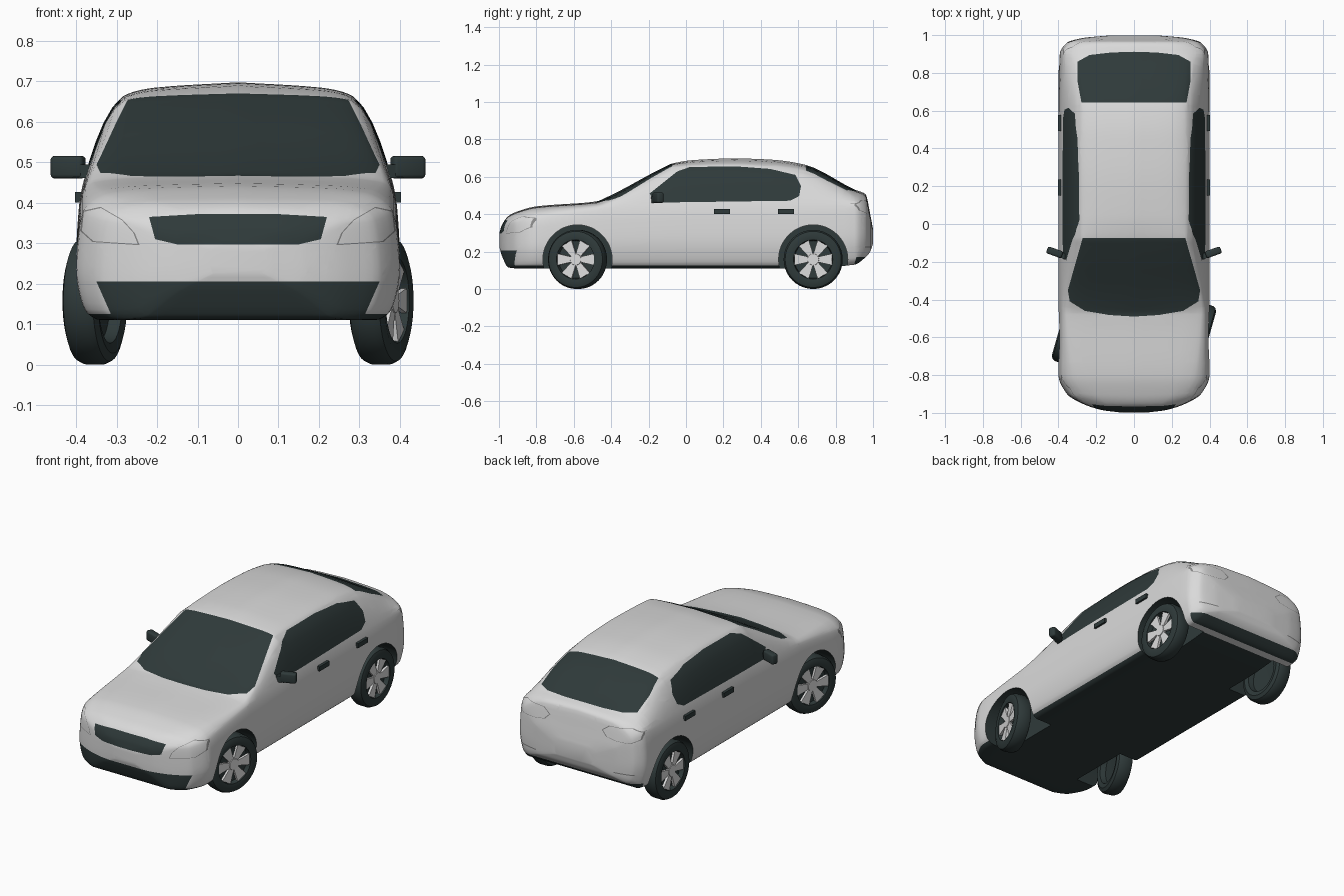
import bpy, bmesh, math
from mathutils import Vector, Matrix

if "Cube" in bpy.data.objects:
    bpy.data.objects.remove(bpy.data.objects["Cube"], do_unlink=True)


def material(name, colour, rough):
    m = bpy.data.materials.new(name)
    m.use_nodes = True
    m.diffuse_color = (*colour, 1)
    node = m.node_tree.nodes["Principled BSDF"]
    node.inputs["Base Color"].default_value = (*colour, 1)
    node.inputs["Roughness"].default_value = rough
    return m


PAINT, DARK, SEAM, SILVER = range(4)
MATS = [material("body paint", (.7, .7, .7), .4), material("dark glass and trim", (.028, .042, .042), .5),
        material("grey seam", (.25, .25, .25), .5), material("silver rim", (.72, .72, .72), .4)]


def add_object(name, bm, mat=None, smooth=35):
    mesh = bpy.data.meshes.new(name)
    bmesh.ops.recalc_face_normals(bm, faces=bm.faces[:])
    if mat is not None:
        for f in bm.faces:
            f.material_index = mat
    bm.to_mesh(mesh)
    bm.free()
    for m in MATS:
        mesh.materials.append(m)
    obj = bpy.data.objects.new(name, mesh)
    bpy.context.collection.objects.link(obj)
    activate(obj)
    bpy.ops.object.shade_smooth_by_angle(angle=math.radians(smooth))
    return obj


def activate(obj):
    bpy.ops.object.select_all(action='DESELECT')
    obj.select_set(True)
    bpy.context.view_layer.objects.active = obj


def smooth_points(ts, points, steps):
    """Monotone cubic through the points, without overshoot."""
    cols = []
    for vals in zip(*points):
        d = [(vals[i + 1] - vals[i]) / (ts[i + 1] - ts[i]) for i in range(len(ts) - 1)]
        m = [d[0]] + [2 * a * b / (a + b) if a * b > 0 else 0 for a, b in zip(d, d[1:])] + [d[-1]]
        out = []
        for i in range(len(d)):
            h = ts[i + 1] - ts[i]
            for k in range(steps):
                u = k / steps
                out.append((1 + 2 * u) * (1 - u) ** 2 * vals[i] + u * (1 - u) ** 2 * h * m[i]
                           + u * u * (3 - 2 * u) * vals[i + 1] + u * u * (u - 1) * h * m[i + 1])
        cols.append(out + [vals[-1]])
    return list(zip(*cols))


# Body stations: y, bottom, half width, shoulder height, roof edge x, roof edge z, top
STATIONS = [
    (-.998, .225, .07, .285, .04, .295, .30), (-.985, .18, .17, .31, .12, .335, .34),
    (-.95, .115, .275, .35, .2, .375, .39), (-.9, .11, .355, .365, .27, .4, .415),
    (-.8, .11, .4, .385, .32, .425, .442), (-.48, .11, .4, .43, .355, .45, .468),
    (-.44, .11, .4, .435, .357, .458, .483), (-.12, .11, .4, .453, .288, .63, .65),
    (-.07, .11, .4, .455, .28, .653, .672), (.05, .11, .4, .46, .282, .66, .69),
    (.26, .11, .4, .46, .285, .663, .698), (.45, .11, .4, .46, .285, .656, .692),
    (.63, .11, .4, .46, .28, .635, .666), (.9, .13, .393, .455, .29, .51, .532),
    (.96, .17, .355, .43, .27, .48, .507), (.985, .2, .27, .37, .2, .39, .4),
    (.999, .24, .12, .3, .08, .32, .325)]


def section(zb, w, zs, r, ze, zt):
    zm = zb + .45 * (zs - zb)
    pts = [(0, zb), (.85 * w, zb), (.95 * w, zb + .1 * (zs - zb)), (w, zm),
           (.985 * w, zm + .6 * (zs - zm)), (.95 * w, zs), (r, ze),
           (.72 * r, ze + .62 * (zt - ze)), (0, zt)]
    ts = [0]
    for a, b in zip(pts, pts[1:]):
        ts.append(ts[-1] + math.dist(a, b))
    half = smooth_points(ts, pts, 5)
    return half + [(-x, z) for x, z in half[-2:0:-1]]


def loft_body():
    bm = bmesh.new()
    rings = [[bm.verts.new((x, y, z)) for x, z in section(*rest)]
             for y, *rest in smooth_points([s[0] for s in STATIONS], STATIONS, 5)]
    for a, b in zip(rings, rings[1:]):
        for i in range(len(a)):
            j = (i + 1) % len(a)
            bm.faces.new((a[i], a[j], b[j], b[i]))
    bm.faces.new(rings[0])
    bm.faces.new(rings[-1])
    bmesh.ops.recalc_face_normals(bm, faces=bm.faces[:])
    return bm


def paint(bm, direction, planes, mat, min_dot=.1):
    """Cut the faces looking along direction by the planes and colour the inside."""
    direction = Vector(direction)
    planes = [(Vector(c), Vector(n).normalized()) for c, n in planes]

    def inside(f, margin):
        p = f.calc_center_median()
        return all((p - c).dot(n) < margin for c, n in planes)

    bm.normal_update()
    faces = [f for f in bm.faces if f.normal.dot(direction) > min_dot and inside(f, .08)]
    for c, n in planes:
        geom = set(faces) | {e for f in faces for e in f.edges} | {v for f in faces for v in f.verts}
        cut = bmesh.ops.bisect_plane(bm, geom=list(geom), dist=1e-5, plane_co=c, plane_no=n)
        faces = [g for g in cut["geom"] if isinstance(g, bmesh.types.BMFace)]
    for f in faces:
        if inside(f, 0):
            f.material_index = mat


def outline(points, direction, shrink=1):
    """Side planes of a convex outline, pointing outwards."""
    pts = [Vector(p) for p in points]
    mid = sum(pts, Vector()) / len(pts)
    pts = [mid + (p - mid) * shrink for p in pts]
    planes = []
    for a, b in zip(pts, pts[1:] + pts[:1]):
        n = Vector(direction).cross(b - a)
        planes.append((a, n if (mid - a).dot(n) < 0 else -n))
    return planes


def mirrored(half):
    return half + [(-a, b) for a, b in reversed(half) if a]


body = loft_body()
FRONT, BACK, UP = (0, -1, 0), (0, 1, 0), (0, 0, 1)

# Windscreen and rear window
windscreen = [(.272, -.075), (.35, -.35), (.34, -.41), (.26, -.46), (.13, -.482), (0, -.49)]
rear_window = [(.278, .642), (.298, .75), (.298, .86), (.235, .895), (.12, .908), (0, .912)]
for shape in (windscreen, rear_window):
    paint(body, UP, outline([(x, y, 0) for x, y in mirrored(shape)], UP), DARK, .3)

# Side windows
side_window = [(-.195, .51), (-.16, .462), (.556, .472), (.605, .497), (.615, .55), (.585, .61),
               (.45, .642), (.262, .656), (.02, .652), (-.048, .628)]
for s in (1, -1):
    d = (s, 0, 0)
    paint(body, d, outline([(0, y, z) for y, z in side_window], d), DARK, .3)

# Grille and lower intake
grille = [(.15, .297), (.205, .31), (.22, .365), (.1, .372)]
intake = [(.31, .115), (.35, .205)]
for shape in (grille, intake):
    paint(body, FRONT, outline([(x, 0, z) for x, z in mirrored(shape)], FRONT), DARK)

# Head lamps, tail lamps and rear reflectors: a grey rim around a light lens
head_lamp = [(.385, .38), (.34, .39), (.285, .358), (.255, .325), (.243, .295), (.36, .303), (.39, .33)]
tail_lamp = [(.16, .44), (.19, .41), (.25, .4), (.33, .4), (.375, .42), (.378, .455), (.33, .475), (.2, .47)]
for s in (1, -1):
    for shape, d, limit in ((head_lamp, FRONT, -.73), (tail_lamp, BACK, .88)):
        for shrink, mat in ((1, SEAM), (.94, PAINT)):
            planes = outline([(s * x, 0, z) for x, z in shape], d, shrink)
            paint(body, d, planes + [((0, limit, 0), (0, -d[1], 0))], mat, .06)
    reflector = [(s * x, 0, z) for x in (.24, .35) for z in (.222, .228)]
    reflector[2:] = reflector[:1:-1]
    paint(body, BACK, outline(reflector, BACK), SEAM)

# Dark underside and rear lower bumper
paint(body, UP, [((0, 0, .125), UP)], DARK, -2)
paint(body, UP, [((0, 0, .17), UP), ((0, .86, 0), (0, -1, .3))], DARK, -2)
car_body = add_object("car_body", body, smooth=40)

# Wheel wells cut out of the body
AXLES = {"front": (-.58, -.28), "rear": (.68, 0)}
HUB = .158
for y, _ in AXLES.values():
    for s in (1, -1):
        bm = bmesh.new()
        bmesh.ops.create_cone(bm, cap_ends=True, segments=48, radius1=.185, radius2=.185, depth=.3,
                              matrix=Matrix.Translation((s * .39, y, HUB)) @ Matrix.Rotation(math.pi / 2, 4, 'Y'))
        cutter = add_object("well_cutter", bm, DARK)
        cutter.hide_render = True
        mod = car_body.modifiers.new("well", 'BOOLEAN')
        mod.operation, mod.solver, mod.object = 'DIFFERENCE', 'EXACT', cutter
        activate(car_body)
        bpy.ops.object.modifier_apply(modifier=mod.name)
        bpy.data.objects.remove(cutter, do_unlink=True)
bpy.ops.object.shade_smooth_by_angle(angle=math.radians(40))


# Wheels: turned tyre and a six-spoke rim, outer face towards +x
def tyre_mesh():
    bm = bmesh.new()
    profile = [(-.005, 0), (-.01, .1), (-.04, .105), (-.046, .13), (-.038, .15), (-.022, HUB),
               (.022, HUB), (.038, .15), (.046, .13), (.042, .105), (.016, .1), (.012, 0)]
    verts = [bm.verts.new((x, 0, r)) for x, r in profile]
    edges = [bm.edges.new(pair) for pair in zip(verts, verts[1:])]
    bmesh.ops.spin(bm, geom=verts + edges, axis=(1, 0, 0), cent=(0, 0, 0), angle=math.tau,
                   steps=40, use_duplicate=False)
    bmesh.ops.remove_doubles(bm, verts=bm.verts[:], dist=1e-4)
    return bm


def rim_mesh():
    bm = bmesh.new()
    bmesh.ops.create_cone(bm, cap_ends=True, segments=24, radius1=.036, radius2=.03, depth=.016,
                          matrix=Matrix.Translation((.03, 0, 0)) @ Matrix.Rotation(math.pi / 2, 4, 'Y'))
    for k in range(6):
        spoke = bmesh.ops.create_cube(bm, size=1)["verts"]
        for v in spoke:
            outer = v.co.y > 0
            v.co = ((.03 if outer else .028) + v.co.x * .014, .101 if outer else .02,
                    v.co.z * (.062 if outer else .026))
        bmesh.ops.rotate(bm, verts=spoke, matrix=Matrix.Rotation(k * math.tau / 6, 3, 'X'))
    return bm


for axle, (y, steer) in AXLES.items():
    for side, s in (("left", 1), ("right", -1)):
        for part, build, mat in (("tyre", tyre_mesh, DARK), ("rim", rim_mesh, SILVER)):
            wheel = add_object(f"{axle}_{side}_{part}", build(), mat)
            wheel.location = (s * .354, y, HUB)
            wheel.rotation_euler.z = steer + (0 if s > 0 else math.pi)


# Door mirrors and handles
def box(name, size, place, turn=0, bevel=0):
    bm = bmesh.new()
    bmesh.ops.create_cube(bm, size=1, matrix=Matrix.Diagonal((*size, 1)))
    if bevel:
        bmesh.ops.bevel(bm, geom=bm.edges[:], offset=bevel, segments=3, profile=.5, affect='EDGES')
    obj = add_object(name, bm, DARK)
    obj.location, obj.rotation_euler.z = place, turn


for side, s in (("left", 1), ("right", -1)):
    box(side + "_mirror", (.085, .038, .056), (s * .42, -.15, .488), s * .35, .01)
    box(side + "_mirror_arm", (.06, .03, .034), (s * .375, -.168, .478), s * .35)
    for door, y in (("front", .193), ("rear", .535)):
        box(f"{side}_{door}_handle", (.02, .086, .026), (s * .393, y, .414))
